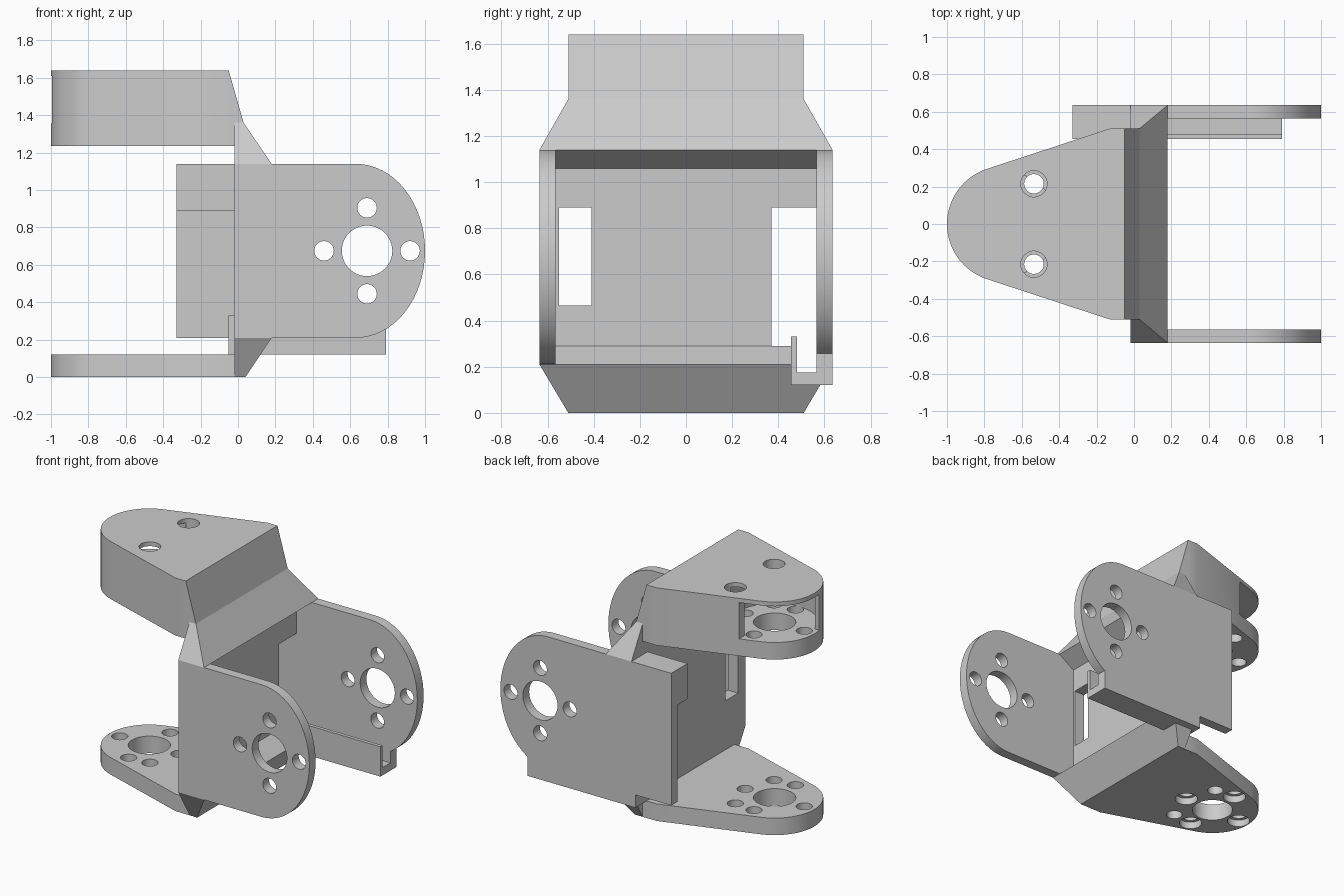
import bpy, bmesh, math
from mathutils import Vector

if "Cube" in bpy.data.objects:
    bpy.data.objects.remove(bpy.data.objects["Cube"])

grey = bpy.data.materials.new("matte_grey")
grey.use_nodes = True
grey.diffuse_color = (0.6, 0.6, 0.6, 1)
grey.node_tree.nodes["Principled BSDF"].inputs["Base Color"].default_value = (0.6, 0.6, 0.6, 1)


def finish(name, bm):
    bmesh.ops.recalc_face_normals(bm, faces=bm.faces)
    mesh = bpy.data.meshes.new(name)
    bm.to_mesh(mesh)
    bm.free()
    mesh.materials.append(grey)
    ob = bpy.data.objects.new(name, mesh)
    bpy.context.collection.objects.link(ob)
    return ob


def prism(name, pts, axis, lo, hi):
    """Extrude a 2D outline along y (points are x, z) or z (points are x, y)."""
    bm = bmesh.new()
    place = (lambda p: (p[0], lo, p[1])) if axis == "y" else (lambda p: (p[0], p[1], lo))
    face = bm.faces.new([bm.verts.new(place(p)) for p in pts])
    geom = bmesh.ops.extrude_face_region(bm, geom=[face])["geom"]
    step = Vector((0, hi - lo, 0)) if axis == "y" else Vector((0, 0, hi - lo))
    bmesh.ops.translate(bm, vec=step, verts=[v for v in geom if isinstance(v, bmesh.types.BMVert)])
    return finish(name, bm)


def box(name, x, y, z):
    return prism(name, [(x[0], y[0]), (x[1], y[0]), (x[1], y[1]), (x[0], y[1])], "z", *z)


def hull(name, sections):
    """Convex solid through rectangles given as (z, x range, half width)."""
    bm = bmesh.new()
    for z, xs, w in sections:
        for x in xs:
            for y in (-w, w):
                bm.verts.new((x, y, z))
    bmesh.ops.convex_hull(bm, input=bm.verts)
    return finish(name, bm)


def arc(cx, cy, rx, ry, start, end, n):
    angles = [math.radians(start + (end - start) * i / n) for i in range(n + 1)]
    return [(cx + rx * math.cos(a), cy + ry * math.sin(a)) for a in angles]


def disc(cx, cy, r, axis, lo, hi):
    return prism("cutter", arc(cx, cy, r, r, 0, 352.5, 47), axis, lo, hi)


def cut(ob, cutter):
    mod = ob.modifiers.new("cut", "BOOLEAN")
    mod.operation = "DIFFERENCE"
    mod.solver = "EXACT"
    mod.object = cutter
    bpy.context.view_layer.objects.active = ob
    bpy.ops.object.modifier_apply(modifier=mod.name)
    bpy.data.objects.remove(cutter)


def horn_holes(ob, cx, cy, axis, lo, hi, bore=None):
    """Large centre hole with four screw holes around it."""
    cut(ob, disc(cx, cy, 0.135, axis, lo - 0.05, hi + 0.05))
    for k in range(4):
        a = k * math.pi / 2
        x, y = cx + 0.23 * math.cos(a), cy + 0.23 * math.sin(a)
        cut(ob, disc(x, y, 0.052, axis, lo - 0.05, hi + 0.05))
        if bore:
            cut(ob, disc(x, y, 0.075, axis, *bore))


# Side plates with a rounded free end
MID = 0.675
parts = []
for name, x0, y0, y1 in (("front_plate", -0.02, -0.635, -0.565), ("back_plate", -0.33, 0.565, 0.635)):
    outline = [(x0, 1.14), (x0, 0.21)] + arc(0.63, MID, 0.37, 0.465, -90, 90, 32)
    plate = prism(name, outline, "y", y0, y1)
    horn_holes(plate, 0.69, MID, "y", y0, y1)
    parts.append(plate)

# Cross web joining the plates
web = box("cross_web", (-0.02, 0.06), (-0.6, 0.6), (0.21, 1.14))
cut(web, box("cutter", (-0.2, 0.3), (-0.55, -0.41), (0.465, 0.89)))
cut(web, box("cutter", (-0.2, 0.3), (0.37, 0.565), (0.175, 0.89)))
parts.append(web)

# Flared shoulders above and below the web
parts.append(hull("upper_shoulder", [(1.36, (-0.02, 0.03), 0.51), (1.14, (-0.02, 0.18), 0.635),
                                     (1.06, (-0.02, 0.06), 0.565)]))
lower = hull("lower_shoulder", [(0, (-0.02, 0.04), 0.51), (0.21, (-0.02, 0.18), 0.635),
                                (0.29, (-0.02, 0.06), 0.565)])
cut(lower, box("cutter", (-0.2, 0.3), (0.48, 0.565), (0.175, 0.5)))
parts.append(lower)

# Cable channel along the back plate, and its upper block
X = (-0.05, 0.79)
parts.append(box("channel_floor", X, (0.455, 0.635), (0.12, 0.175)))
parts.append(box("channel_lip", X, (0.455, 0.48), (0.12, 0.33)))
parts.append(box("channel_wall", X, (0.565, 0.635), (0.12, 0.3)))
parts.append(box("corner_block", (-0.33, -0.02), (0.455, 0.635), (0.89, 1.14)))

# Tapered arms with a round end
CX = -0.69


def arm_outline(end):
    return [(end, 0.51), (-0.13, 0.51)] + arc(CX, 0, 0.31, 0.31, 108, 252, 32) + [(-0.13, -0.51), (end, -0.51)]


lower_arm = prism("lower_arm", arm_outline(-0.02), "z", 0, 0.12)
horn_holes(lower_arm, CX, 0, "z", 0, 0.12, bore=(-0.05, 0.05))
upper_arm = prism("upper_arm", arm_outline(-0.05), "z", 1.235, 1.64)
cut(upper_arm, disc(CX, 0, 0.28, "z", 1.355, 1.61))
cut(upper_arm, box("cutter", (-1.1, -0.65), (-0.06, 0.5), (1.355, 1.61)))
horn_holes(upper_arm, CX, 0, "z", 1.235, 1.355)
for y in (-0.215, 0.215):
    cut(lower_arm, disc(-0.535, y, 0.052, "z", -0.1, 0.2))
    cut(upper_arm, disc(-0.535, y, 0.052, "z", 1.1, 1.45))
    cut(upper_arm, disc(-0.535, y, 0.07, "z", 1.4, 1.7))
parts += [lower_arm, upper_arm]

# Sloped end of the upper arm
parts.append(hull("upper_arm_end", [(1.64, (-0.06, -0.05), 0.51), (1.36, (-0.06, 0.03), 0.51),
                                    (1.235, (-0.06, -0.02), 0.51)]))

# Smooth the curves, keep the edges sharp
for ob in parts:
    bpy.ops.object.select_all(action="DESELECT")
    ob.select_set(True)
    bpy.context.view_layer.objects.active = ob
    bpy.ops.object.shade_smooth_by_angle(angle=math.radians(30))
